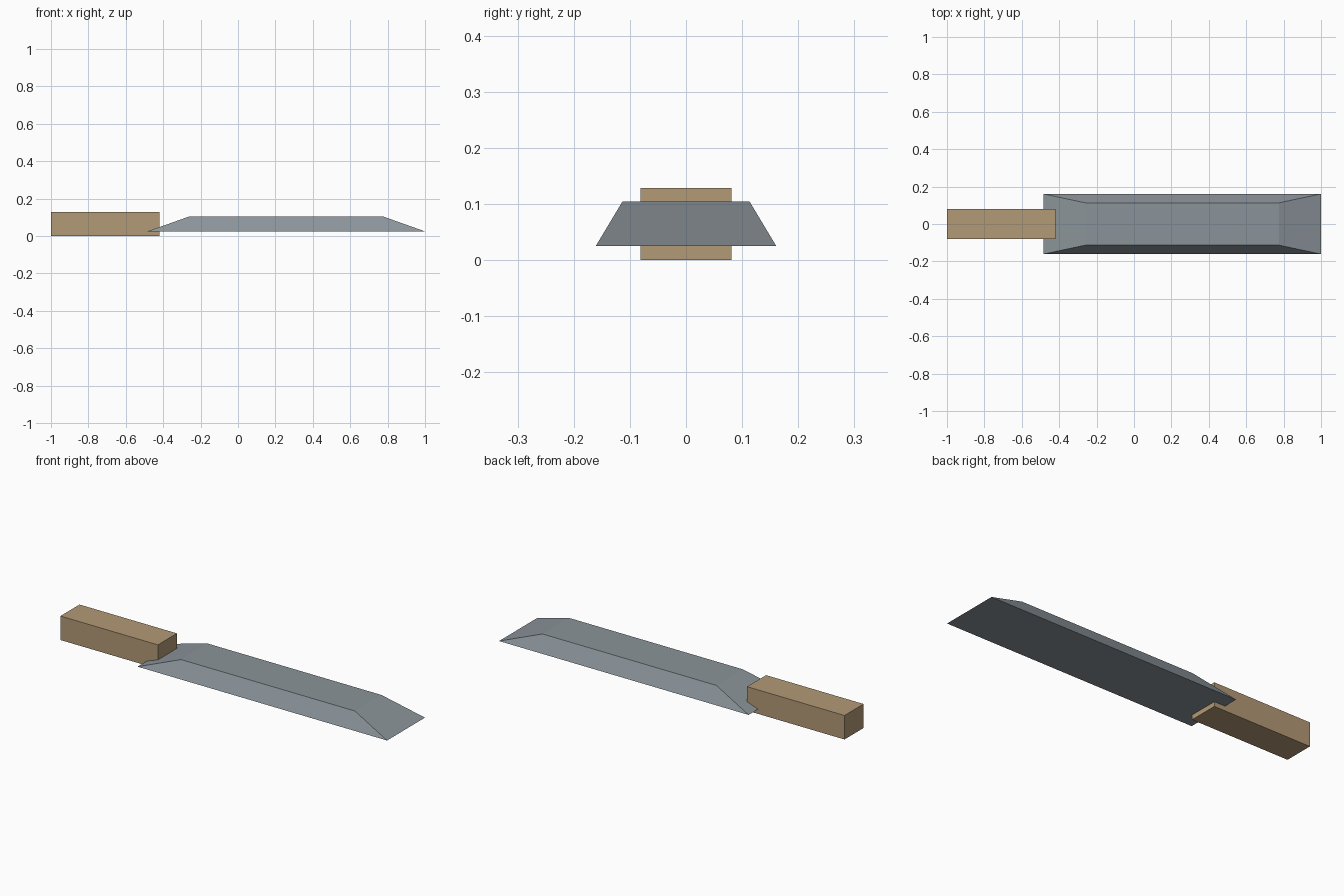
import bpy

# Remove the default cube
if "Cube" in bpy.data.objects:
    bpy.data.objects.remove(bpy.data.objects["Cube"], do_unlink=True)


def make_material(name, rgb):
    mat = bpy.data.materials.new(name)
    mat.use_nodes = True
    color = (*rgb, 1.0)
    mat.diffuse_color = color
    mat.node_tree.nodes["Principled BSDF"].inputs["Base Color"].default_value = color
    return mat


def make_block(name, mat, bottom, top):
    """Six-sided block; bottom and top are (x_min, x_max, half_width, z)."""
    verts = []
    for x0, x1, w, z in (bottom, top):
        verts += [(x0, -w, z), (x1, -w, z), (x1, w, z), (x0, w, z)]
    sides = [(i, (i + 1) % 4, (i + 1) % 4 + 4, i + 4) for i in range(4)]
    mesh = bpy.data.meshes.new(name)
    mesh.from_pydata(verts, [], [(3, 2, 1, 0), (4, 5, 6, 7)] + sides)
    mesh.materials.append(mat)
    obj = bpy.data.objects.new(name, mesh)
    bpy.context.collection.objects.link(obj)
    return obj


wood = make_material("tan wood", (0.45, 0.32, 0.18))
steel = make_material("grey steel", (0.26, 0.295, 0.32))

# Rectangular wooden handle
make_block("handle", wood, (-1.0, -0.42, 0.081, 0.0), (-1.0, -0.42, 0.081, 0.129))

# Long blade with bevelled sides and ends
make_block("blade", steel, (-0.485, 1.0, 0.161, 0.025), (-0.26, 0.775, 0.113, 0.105))
